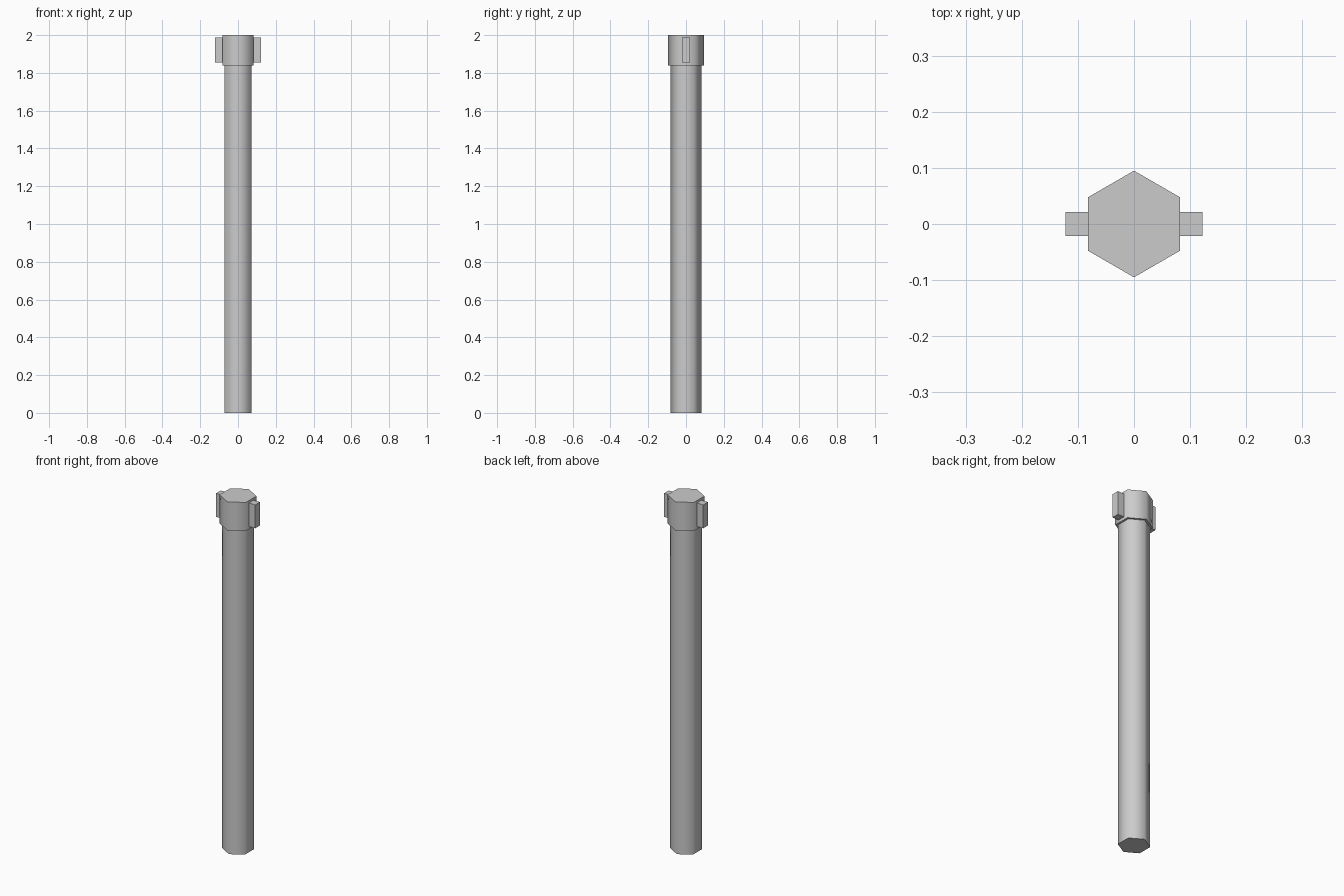
import bpy
import math

if "Cube" in bpy.data.objects:
    bpy.data.objects.remove(bpy.data.objects["Cube"])


def hex_prism(name, radius, z0, z1):
    # Six-sided prism with corners on the y axis, smooth sides and flat ends
    bpy.ops.mesh.primitive_cylinder_add(vertices=6, radius=radius, depth=z1 - z0,
                                        location=(0, 0, (z0 + z1) / 2))
    ob = bpy.context.object
    ob.name = name
    bpy.ops.object.shade_smooth_by_angle(angle=math.radians(65))
    return ob


def box(name, lo, hi):
    bpy.ops.mesh.primitive_cube_add(size=1, location=[(a + b) / 2 for a, b in zip(lo, hi)])
    ob = bpy.context.object
    ob.name = name
    ob.scale = [b - a for a, b in zip(lo, hi)]
    bpy.ops.object.transform_apply(location=False, rotation=False, scale=True)
    return ob


# Long post and the wider collar at its top
hex_prism("post", 0.082, 0.0, 1.84)
hex_prism("collar", 0.095, 1.838, 2.0)

# Small lugs on the two flat sides of the collar
for side, x0, x1 in (("left", -0.1225, -0.082), ("right", 0.082, 0.1225)):
    box(side + "_lug", (x0, -0.021, 1.854), (x1, 0.021, 1.987))
